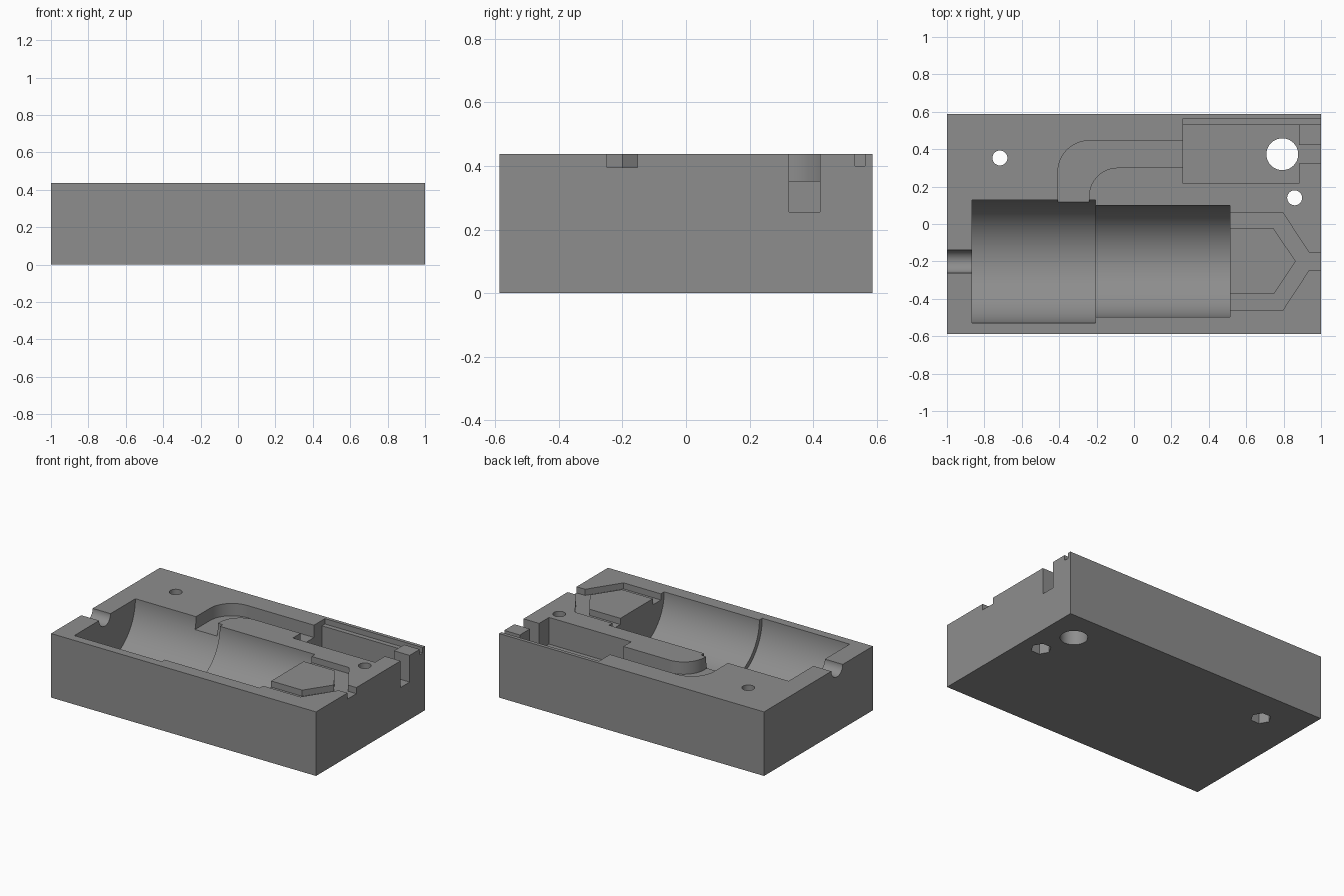
import bpy, bmesh, math
from mathutils import Matrix

if "Cube" in bpy.data.objects:
    bpy.data.objects.remove(bpy.data.objects["Cube"])

TOP = 0.437          # height of the block
HALF_Y = 0.587       # half depth of the block
AXIS_Y = -0.20       # centre line of the round cavity

grey = bpy.data.materials.new("plain_grey")
grey.diffuse_color = (0.27, 0.27, 0.27, 1)
grey.use_nodes = True
grey.node_tree.nodes["Principled BSDF"].inputs["Base Color"].default_value = grey.diffuse_color


def make_object(name, bm):
    bmesh.ops.recalc_face_normals(bm, faces=bm.faces[:])
    mesh = bpy.data.meshes.new(name)
    bm.to_mesh(mesh)
    bm.free()
    mesh.materials.append(grey)
    obj = bpy.data.objects.new(name, mesh)
    bpy.context.collection.objects.link(obj)
    return obj


def prism(name, outline, z0, z1):
    """Extrude a flat outline from z0 up to z1."""
    bm = bmesh.new()
    face = bm.faces.new([bm.verts.new((x, y, z0)) for x, y in outline])
    up = bmesh.ops.extrude_face_region(bm, geom=[face])["geom"]
    verts = [v for v in up if isinstance(v, bmesh.types.BMVert)]
    bmesh.ops.translate(bm, verts=verts, vec=(0, 0, z1 - z0))
    return make_object(name, bm)


def cylinder_x(name, x0, x1, radius):
    """Cylinder lying along x, with its axis on the top plane."""
    bm = bmesh.new()
    matrix = Matrix.Translation(((x0 + x1) / 2, AXIS_Y, TOP)) @ Matrix.Rotation(math.pi / 2, 4, 'Y')
    bmesh.ops.create_cone(bm, cap_ends=True, segments=128, radius1=radius,
                          radius2=radius, depth=x1 - x0, matrix=matrix)
    return make_object(name, bm)


def ring(cx, cy, radius, sides):
    return [(cx + radius * math.cos(2 * math.pi * i / sides),
             cy + radius * math.sin(2 * math.pi * i / sides)) for i in range(sides)]


def arc(cx, cy, radius, a0, a1, steps=24):
    angles = [math.radians(a0 + (a1 - a0) * i / steps) for i in range(steps + 1)]
    return [(cx + radius * math.cos(a), cy + radius * math.sin(a)) for a in angles]


# Solid block
block = prism("housing_block", [(-1, -HALF_Y), (1, -HALF_Y), (1, HALF_Y), (-1, HALF_Y)], 0, TOP)

# Stepped half-round cavity and the small shaft groove
cutters = [
    cylinder_x("wide_cavity", -0.865, -0.205, 0.329),
    cylinder_x("narrow_cavity", -0.4, 0.513, 0.298),
    cylinder_x("shaft_groove", -1.1, -0.7, 0.0615),
]

# Shallow forked channel around a pointed island
half_outer = [(0.45, 0.262), (0.795, 0.262), (0.935, 0.048), (1.1, 0.048)]
half_inner = [(0.45, 0.175), (0.747, 0.175)]
fork = [(x, AXIS_Y + y) for x, y in half_outer]
fork += [(x, AXIS_Y - y) for x, y in reversed(half_outer)]
fork += [(x, AXIS_Y - y) for x, y in half_inner] + [(0.865, AXIS_Y)]
fork += [(x, AXIS_Y + y) for x, y in reversed(half_inner)]
cutters.append(prism("forked_channel", fork, 0.395, 0.6))

# Curved hose channel
hose = [(-0.407, 0.0)] + arc(-0.24, 0.278, 0.167, 180, 90)
hose += [(0.4, 0.445), (0.4, 0.301)]
hose += arc(-0.086, 0.146, 0.155, 90, 180) + [(-0.241, 0.0)]
cutters.append(prism("hose_channel", hose, 0.353, 0.6))

# Deep pocket with its exit slot
cutters.append(prism("deep_pocket", [
    (0.262, 0.217), (0.882, 0.217), (0.882, 0.324), (1.1, 0.324),
    (1.1, 0.422), (0.882, 0.422), (0.882, 0.531), (0.262, 0.531)], 0.255, 0.6))

# Thin ledge slot behind the pocket
cutters.append(prism("ledge_slot", [
    (0.262, 0.5), (0.87, 0.5), (0.87, 0.531), (1.1, 0.531),
    (1.1, 0.563), (0.262, 0.563)], 0.40, 0.6))

# Through holes, with six-sided nut recesses underneath
cutters.append(prism("large_hole", ring(0.793, 0.373, 0.085, 64), -0.1, 0.6))
for i, (x, y) in enumerate([(-0.717, 0.353), (0.859, 0.14)]):
    cutters.append(prism(f"bolt_hole_{i}", ring(x, y, 0.04, 40), -0.1, 0.6))
    cutters.append(prism(f"nut_recess_{i}", ring(x, y, 0.064, 6), -0.1, 0.1))

# Cut every shape out of the block
bpy.context.view_layer.objects.active = block
block.select_set(True)
for cutter in cutters:
    cutter.hide_render = True
    mod = block.modifiers.new(cutter.name, 'BOOLEAN')
    mod.operation = 'DIFFERENCE'
    mod.solver = 'EXACT'
    mod.object = cutter
    bpy.ops.object.modifier_apply(modifier=mod.name)
for cutter in cutters:
    bpy.data.objects.remove(cutter, do_unlink=True)

bpy.ops.object.shade_smooth_by_angle(angle=math.radians(30))
